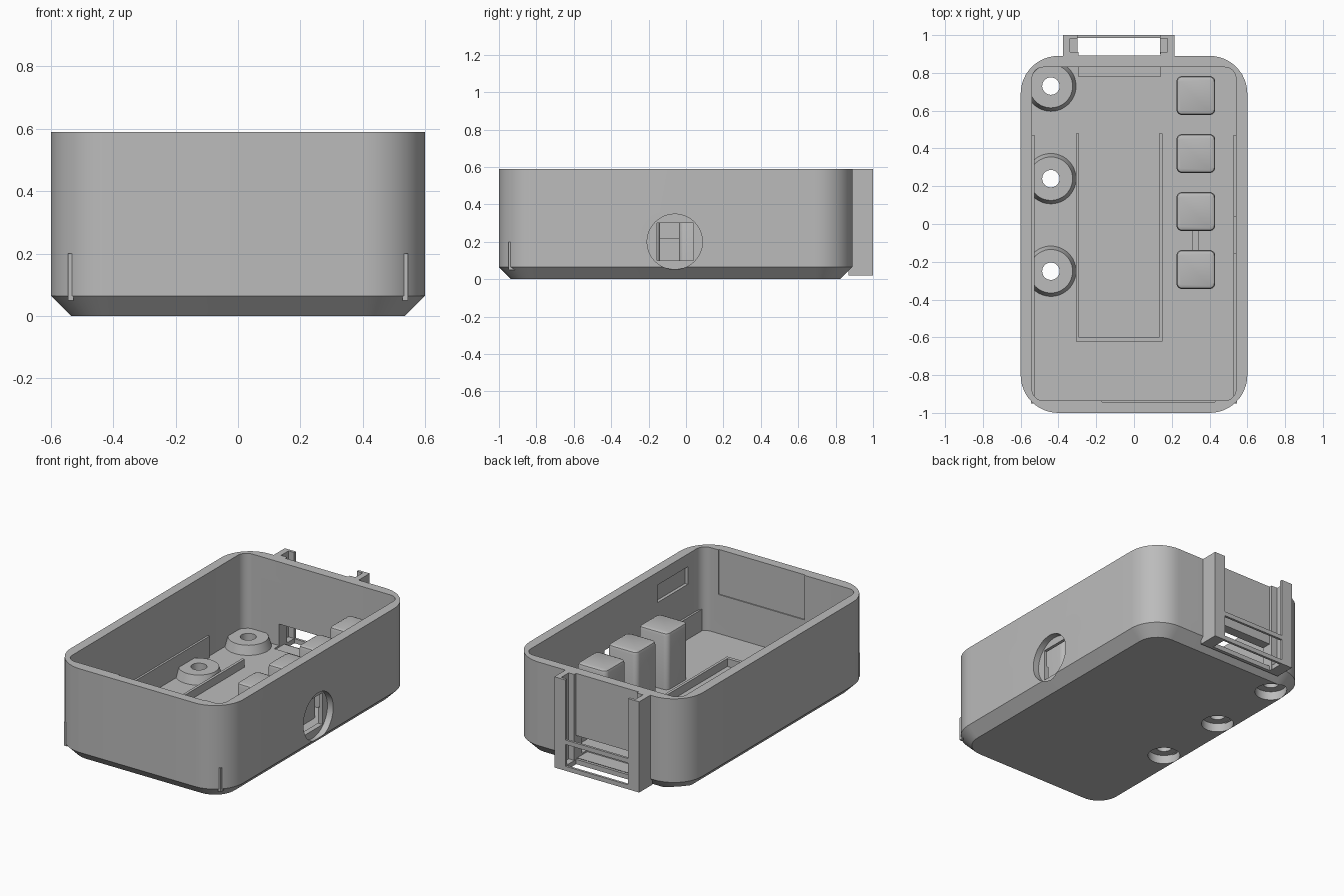
import bpy, bmesh, math
from mathutils import Matrix

cube = bpy.data.objects.get("Cube")
if cube:
    bpy.data.objects.remove(cube)

gray = bpy.data.materials.new("plain_gray")
gray.use_nodes = True
COLOR = (0.5, 0.5, 0.5, 1)
gray.diffuse_color = COLOR
gray.node_tree.nodes["Principled BSDF"].inputs["Base Color"].default_value = COLOR


def make(name, bm):
    bmesh.ops.recalc_face_normals(bm, faces=bm.faces)
    mesh = bpy.data.meshes.new(name)
    bm.to_mesh(mesh)
    bm.free()
    mesh.materials.append(gray)
    ob = bpy.data.objects.new(name, mesh)
    bpy.context.scene.collection.objects.link(ob)
    return ob


def box(name, x0, x1, y0, y1, z0, z1):
    bm = bmesh.new()
    bmesh.ops.create_cube(bm, size=1)
    for v in bm.verts:
        v.co.x = x1 if v.co.x > 0 else x0
        v.co.y = y1 if v.co.y > 0 else y0
        v.co.z = z1 if v.co.z > 0 else z0
    return make(name, bm)


def cone(name, center, r1, r2, depth, axis="Z"):
    bm = bmesh.new()
    bmesh.ops.create_cone(bm, cap_ends=True, segments=48, radius1=r1, radius2=r2, depth=depth)
    if axis == "X":
        bmesh.ops.rotate(bm, verts=bm.verts, matrix=Matrix.Rotation(math.pi / 2, 3, "Y"))
    bmesh.ops.translate(bm, verts=bm.verts, vec=center)
    return make(name, bm)


def rounded_solid(name, x0, x1, y0, y1, levels):
    """Stack of rounded rectangles; each level is (z, inset, corner radius)."""
    bm = bmesh.new()
    rings = []
    for z, inset, r in levels:
        ring = []
        for i, (cx, cy) in enumerate(((x1 - inset - r, y1 - inset - r), (x0 + inset + r, y1 - inset - r),
                                      (x0 + inset + r, y0 + inset + r), (x1 - inset - r, y0 + inset + r))):
            for k in range(13):
                a = math.pi / 2 * (i + k / 12)
                ring.append(bm.verts.new((cx + r * math.cos(a), cy + r * math.sin(a), z)))
        rings.append(ring)
    n = len(rings[0])
    for low, high in zip(rings, rings[1:]):
        for i in range(n):
            bm.faces.new((low[i], low[(i + 1) % n], high[(i + 1) % n], high[i]))
    bm.faces.new(rings[0][::-1])
    bm.faces.new(rings[-1])
    return make(name, bm)


def cut(ob, cutters):
    for c in cutters:
        mod = ob.modifiers.new("cut", "BOOLEAN")
        mod.operation = "DIFFERENCE"
        mod.solver = "EXACT"
        mod.object = c
    bpy.context.view_layer.update()
    graph = bpy.context.evaluated_depsgraph_get()
    mesh = bpy.data.meshes.new_from_object(ob.evaluated_get(graph))
    ob.modifiers.clear()
    ob.data = mesh


# Tray shell and the shapes removed from it
FLOOR, TOP = 0.065, 0.59
shell = rounded_solid("tray_shell", -0.6, 0.6, -1, 0.89,
                      [(0, 0.065, 0.135), (0.065, 0, 0.2), (TOP, 0, 0.2)])
cavity = rounded_solid("cavity_cutter", -0.54, 0.54, -0.935, 0.83,
                       [(FLOOR, 0, 0.06), (TOP + 0.1, 0, 0.06)])
round_recess = cone("round_recess_cutter", (0.61, -0.06, 0.2), 0.148, 0.148, 0.1, "X")
port = box("port_cutter", 0.5, 0.7, -0.155, 0.04, 0.1, 0.3)
window = box("window_cutter", -0.295, 0.14, 0.78, 0.95, 0.055, 0.2)
side_pocket = box("side_pocket_cutter", 0.5, 0.56, -0.79, -0.49, 0.4, 0.51)
front_pocket = box("front_pocket_cutter", -0.17, 0.43, -0.942, -0.9, 0.31, 0.7)

# Screw bosses on the floor with counterbored holes
screw_cutters = []
bosses = []
for i, y in enumerate((0.73, 0.24, -0.25)):
    hole = cone("screw_hole_cutter", (-0.44, y, 0.1), 0.046, 0.046, 0.4)
    bore = cone("counterbore_cutter", (-0.44, y, 0), 0.094, 0.094, 0.11)
    boss = cone(f"screw_boss_{i + 1}", (-0.44, y, 0.09), 0.135, 0.115, 0.06)
    cut(boss, [hole])
    bosses.append(boss)
    screw_cutters += [hole, bore]

cut(shell, [cavity, round_recess, port, window, side_pocket, front_pocket] + screw_cutters)

# Thin side panels that reach through the front corners
panel_left = box("side_panel_left", 0.527, 0.545, -0.95, 0.47, 0.05, 0.2)
panel_right = box("side_panel_right", -0.545, -0.527, -0.95, 0.47, 0.05, 0.2)
cut(panel_left, [port])

# Square posts with rounded edges, and the web joining two of them
posts = []
for i in range(4):
    y = 0.68 - 0.307 * i
    post = rounded_solid(f"square_post_{i + 1}", 0.225, 0.43, y - 0.103, y + 0.103,
                         [(FLOOR - 0.01, 0, 0.03), (0.4, 0, 0.03), (0.414, 0.005, 0.025), (0.42, 0.018, 0.015)])
    posts.append(post)
web = box("post_web", 0.31, 0.343, -0.15, -0.03, FLOOR - 0.01, 0.22)

# Low U-shaped rail on the floor
RAIL = (FLOOR - 0.01, 0.115)
rails = [box("floor_rail_right", -0.307, -0.29, -0.6, 0.48, *RAIL),
         box("floor_rail_left", 0.133, 0.15, -0.6, 0.48, *RAIL),
         box("floor_rail_front", -0.307, 0.15, -0.622, -0.6, *RAIL)]

# Slide-in bracket on the back
back_plate = box("bracket_plate", -0.375, 0.215, 0.87, 0.91, 0.02, TOP)
plate_gap = box("plate_gap_cutter", -0.295, 0.14, 0.892, 0.95, 0, 0.7)
lower_gap = box("lower_gap_cutter", -0.295, 0.14, 0.8, 0.95, 0.05, 0.2)
cut(back_plate, [plate_gap, lower_gap])
bracket = [back_plate]
for side, s in (("left", 1), ("right", -1)):
    def span(a, b):
        return sorted((-0.08 + s * a, -0.08 + s * b))
    bracket += [box(f"bracket_wall_{side}", *span(0.258, 0.295), 0.89, 1, 0.02, TOP),
                box(f"bracket_flange_{side}", *span(0.218, 0.27), 0.983, 1, 0.02, TOP),
                box(f"bracket_stop_{side}", *span(0.218, 0.27), 0.9, 0.99, 0.02, 0.05)]
for part, z in (("lower", 0.02), ("upper", 0.185)):
    bracket.append(box(f"bracket_bar_{part}", -0.3, 0.145, 0.985, 1, z, z + 0.028))

# Remove the helper solids
for c in [cavity, round_recess, port, window, side_pocket, front_pocket, plate_gap, lower_gap] + screw_cutters:
    bpy.data.objects.remove(c)

# Smooth the curved walls and keep the edges crisp
bpy.ops.object.select_all(action="DESELECT")
for ob in [shell] + bosses + posts:
    ob.select_set(True)
bpy.context.view_layer.objects.active = shell
bpy.ops.object.shade_smooth_by_angle(angle=math.radians(25))
